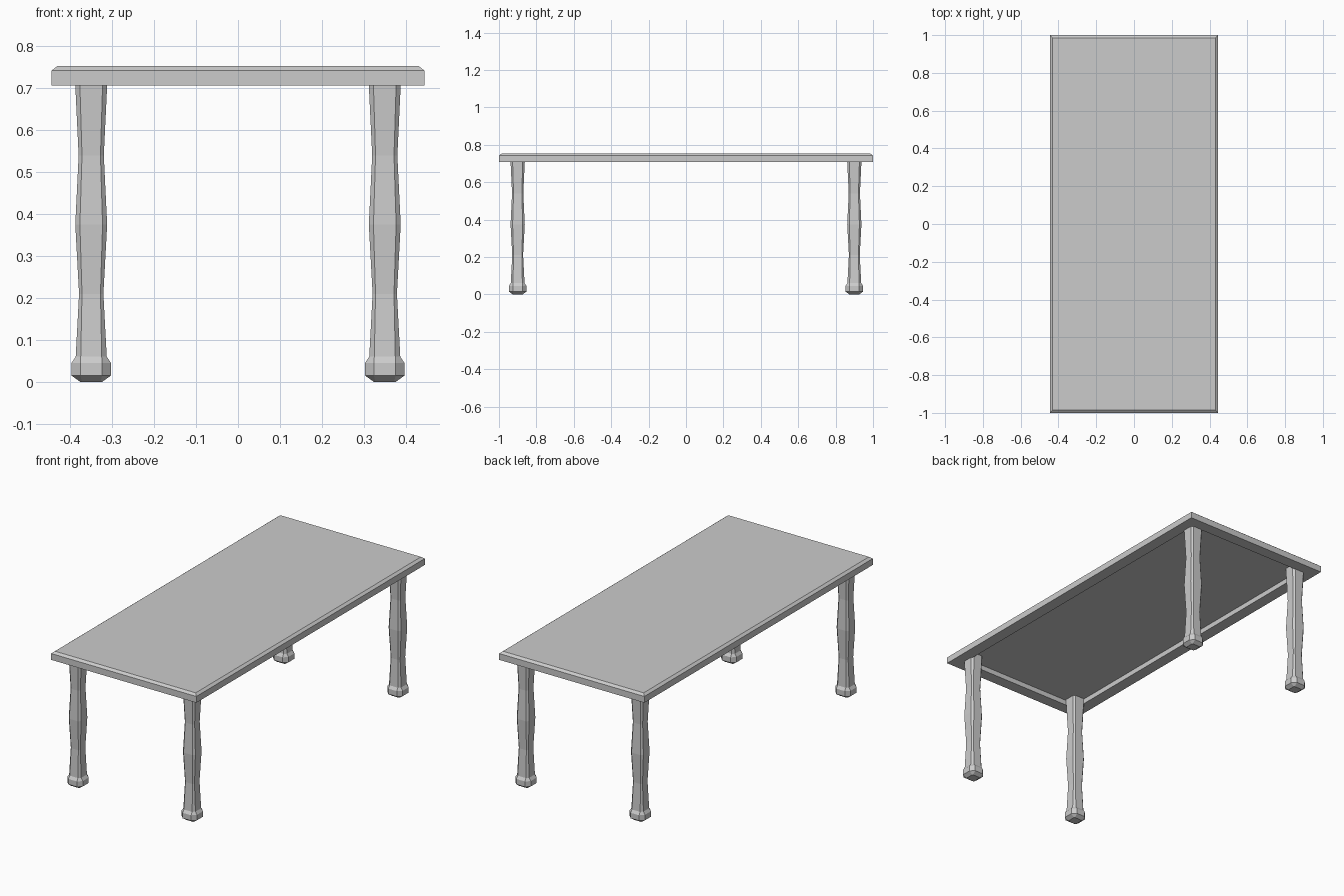
import bpy, bmesh

if "Cube" in bpy.data.objects:
    bpy.data.objects.remove(bpy.data.objects["Cube"])


def make_object(name, rings):
    """Loft a list of equal-length vertex rings and cap both ends."""
    bm = bmesh.new()
    loops = [[bm.verts.new(p) for p in ring] for ring in rings]
    for a, b in zip(loops, loops[1:]):
        for i in range(len(a)):
            j = (i + 1) % len(a)
            bm.faces.new((a[i], a[j], b[j], b[i]))
    bm.faces.new(loops[0])
    bm.faces.new(loops[-1])
    bmesh.ops.recalc_face_normals(bm, faces=bm.faces)
    mesh = bpy.data.meshes.new(name)
    bm.to_mesh(mesh)
    bm.free()
    obj = bpy.data.objects.new(name, mesh)
    bpy.context.collection.objects.link(obj)
    return obj


def rectangle(inset, z):
    x, y = 0.445 - inset, 1.0 - inset
    return [(-x, -y, z), (x, -y, z), (x, y, z), (-x, y, z)]


def chamfered_square(cx, cy, half, flat, z):
    h, f = half, flat
    pts = [(h, -f), (h, f), (f, h), (-f, h), (-h, f), (-h, -f), (-f, -h), (f, -h)]
    return [(cx + x, cy + y, z) for x, y in pts]


# Table top: recessed underside, rim, side and bevelled upper edge
make_object("table_top", [
    rectangle(0.065, 0.735), rectangle(0.065, 0.707), rectangle(0.0, 0.707),
    rectangle(0.0, 0.742), rectangle(0.014, 0.753)])

# Leg profile: half width, half width of the flat side, height
LEG = [(0.026, 0.022, 0.0), (0.047, 0.026, 0.015), (0.047, 0.026, 0.045),
       (0.037, 0.025, 0.06), (0.029, 0.022, 0.21), (0.038, 0.027, 0.375),
       (0.030, 0.022, 0.54), (0.038, 0.027, 0.707), (0.038, 0.027, 0.735)]

# Four turned legs
for side, cx in (("left", -0.35), ("right", 0.35)):
    for end, cy in (("front", -0.9), ("back", 0.9)):
        make_object(f"{end}_{side}_leg",
                    [chamfered_square(cx, cy, h, f, z) for h, f, z in LEG])
